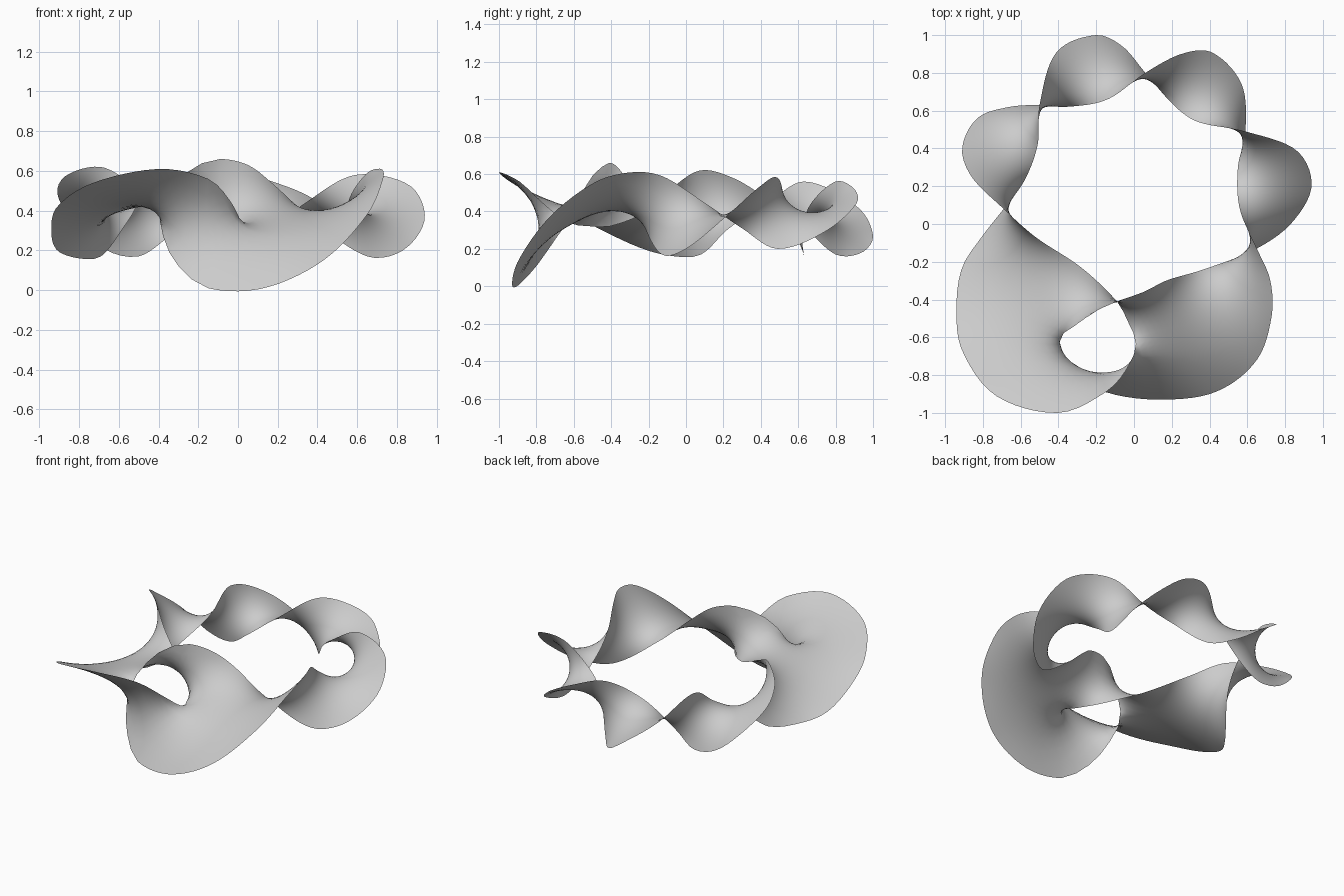
import bpy
import bmesh
from mathutils import Vector, geometry

cube = bpy.data.objects.get("Cube")
if cube:
    bpy.data.objects.remove(cube)

HALF_BAND, EYE = 6, 10          # rows across a short band and along an eye edge
ROWS = 2 * HALF_BAND + EYE      # rows across the ribbon

# Places where the ribbon stands upright: x, y, upper edge, lower edge (hundredths)
crossing = {
    "back": (6, 80, 56, 17),
    "back_left": (59, 49, 58, 20),
    "left": (65, -13, 59, 17),
    "front": (-15, -89, 56, 1),
    "neck": (-9, -41, 66, 32),
    "right": (-69, 8, 62, 17),
    "back_right": (-50, 63, 56, 17),
}


def corner(name, level):
    x, y, top, low = crossing[name]
    return Vector((x, y, top if level == "top" else low)) / 100


# The rim is one closed curve; each strand runs from a crossing through its points
strands = [
    ("big_right_outer", "right", "low",
     [(-80, -6, 16), (-91, -23, 20), (-94, -45, 30), (-91, -67, 42), (-73, -91, 54), (-40, -100, 61)]),
    ("left_eye", "front", "top", [(-4, -77, 45), (1, -63, 34), (-4, -50, 32)]),
    ("big_right_inner", "neck", "low", [(-28, -23, 39), (-52, -7, 53)]),
    ("right_outer", "right", "top", [(-86, 25, 58), (-91, 40, 49), (-83, 56, 35), (-66, 62, 20)]),
    ("top_inner", "back_right", "low", [(-36, 62, 26), (-14, 66, 43)]),
    ("back_outer", "back", "top", [(25, 90, 52), (41, 91, 44), (57, 74, 29)]),
    ("left_inner", "back_left", "low", [(55, 30, 31), (56, 8, 46)]),
    ("big_left_outer", "left", "top",
     [(72, -29, 61), (73, -48, 56), (65, -72, 38), (43, -89, 15), (13, -93, 1)]),
    ("right_eye", "front", "low",
     [(-30, -79, 12), (-37, -70, 25), (-39, -60, 39), (-30, -53, 55), (-20, -46, 63)]),
    ("big_left_inner", "neck", "top", [(5, -36, 63), (17, -30, 54), (37, -24, 36)]),
    ("left_outer", "left", "low", [(83, 0, 20), (94, 20, 36), (86, 39, 53)]),
    ("back_inner", "back_left", "top", [(34, 54, 44), (22, 62, 34)]),
    ("top_outer", "back", "low", [(-6, 94, 18), (-20, 100, 27), (-41, 91, 43)]),
    ("right_inner", "back_right", "top", [(-51, 42, 43), (-58, 23, 31)]),
]


def resample(points, count):
    """Spread count + 1 points evenly along a polyline."""
    run = [0.0]
    for a, b in zip(points, points[1:]):
        run.append(run[-1] + (b - a).length)
    result, j = [], 0
    for i in range(count + 1):
        want = run[-1] * i / count
        while j < len(points) - 2 and run[j + 1] < want:
            j += 1
        t = (want - run[j]) / (run[j + 1] - run[j])
        result.append(points[j].lerp(points[j + 1], t))
    return result


# Smooth the whole rim, then cut it back into strands
knots, starts = [], []
for name, place, level, via in strands:
    starts.append(len(knots))
    knots += [corner(place, level)] + [Vector(p) / 100 for p in via]
total = len(knots)
starts.append(total)


def slope(i):
    before, here, after = (knots[(i + k) % total] for k in (-1, 0, 1))
    return (after - before) / ((here - before).length + (after - here).length)


rim = {}
for s, strand in enumerate(strands):
    path = []
    for i in range(starts[s], starts[s + 1]):
        a, b = knots[i], knots[(i + 1) % total]
        reach = (b - a).length / 3
        path += geometry.interpolate_bezier(
            a, a + slope(i) * reach, b - slope((i + 1) % total) * reach, b, 16)[:-1]
    path.append(knots[starts[s + 1] % total])
    name = strand[0]
    count = EYE if "eye" in name else 32 if "big" in name else 24
    rim[name] = resample(path, count)


def band(name, first, rows=ROWS):
    """Straight line across the ribbon at a crossing."""
    a, b = corner(name, "top"), corner(name, "low")
    if first == "low":
        a, b = b, a
    return [a.lerp(b, i / rows) for i in range(rows + 1)]


def fork_end(first, eye):
    """End of a big lobe: front band, eye edge, neck band."""
    return (band("front", first, HALF_BAND) + rim[eye][1:]
            + band("neck", first, HALF_BAND)[1:])


bm = bmesh.new()


def patch(side_a, side_b, start, end):
    """Fill four edge curves with a blended grid."""
    n, m = len(side_a) - 1, len(start) - 1
    grid = []
    for i in range(n + 1):
        u, row = i / n, []
        for j in range(m + 1):
            v = j / m
            flat = start[0].lerp(end[0], u).lerp(start[-1].lerp(end[-1], u), v)
            p = side_a[i].lerp(side_b[i], v) + start[j].lerp(end[j], u) - flat
            row.append(bm.verts.new(p))
        grid.append(row)
    for i in range(n):
        for j in range(m):
            bm.faces.new((grid[i][j], grid[i + 1][j], grid[i + 1][j + 1], grid[i][j + 1]))


# Four small lobes round the back
for a, b, start, end, first in (
        ("right_inner", "right_outer", "back_right", "right", "top"),
        ("top_outer", "top_inner", "back", "back_right", "low"),
        ("back_inner", "back_outer", "back_left", "back", "top"),
        ("left_outer", "left_inner", "left", "back_left", "low")):
    other = "low" if first == "top" else "top"
    patch(rim[a], rim[b][::-1], band(start, first), band(end, other))

# Two big lobes at the front, joined by the front band and the neck
patch(rim["big_right_outer"], rim["big_right_inner"][::-1],
      band("right", "low"), fork_end("top", "right_eye"))
patch(rim["big_left_outer"], rim["big_left_inner"][::-1],
      band("left", "top"), fork_end("low", "left_eye"))

bmesh.ops.remove_doubles(bm, verts=bm.verts[:], dist=0.00002)
bmesh.ops.triangulate(bm, faces=bm.faces[:])
bm.verts.index_update()

# Relax the film inside the fixed rim, as a soap film would
place = [v.co.copy() for v in bm.verts]
free = [v.index for v in bm.verts if not v.is_boundary]
tris = [[v.index for v in f.verts] for f in bm.faces]
near = [{e.other_vert(v).index: 1.0 for e in v.link_edges} for v in bm.verts]


def sweep(times):
    for _ in range(times):
        for i in free:
            total_weight, mean = 0.0, Vector()
            for j, w in near[i].items():
                mean += place[j] * w
                total_weight += w
            place[i] = mean / total_weight


def weigh():
    """Area-reducing weight for each edge, kept positive."""
    for links in near:
        for j in links:
            links[j] = 0.0
    for tri in tris:
        for k in range(3):
            a, b, c = tri[k], tri[k - 2], tri[k - 1]
            p, q = place[b] - place[a], place[c] - place[a]
            w = p.dot(q) / max(p.cross(q).length, 1e-9)
            w = min(max(w, -5.0), 5.0)
            near[b][c] += w
            near[c][b] += w
    for links in near:
        for j in links:
            links[j] = max(links[j], 0.03)


sweep(4)
for _ in range(50):
    weigh()
    sweep(4)
for v in bm.verts:
    v.co = place[v.index]
bmesh.ops.recalc_face_normals(bm, faces=bm.faces[:])

mesh = bpy.data.meshes.new("twisted_film")
bm.to_mesh(mesh)
bm.free()
for face in mesh.polygons:
    face.use_smooth = True
film = bpy.data.objects.new("twisted_film", mesh)
bpy.context.collection.objects.link(film)

gray = bpy.data.materials.new("light_gray")
gray.use_nodes = True
color = (0.6, 0.6, 0.6, 1)
gray.diffuse_color = color
gray.node_tree.nodes["Principled BSDF"].inputs["Base Color"].default_value = color
mesh.materials.append(gray)
